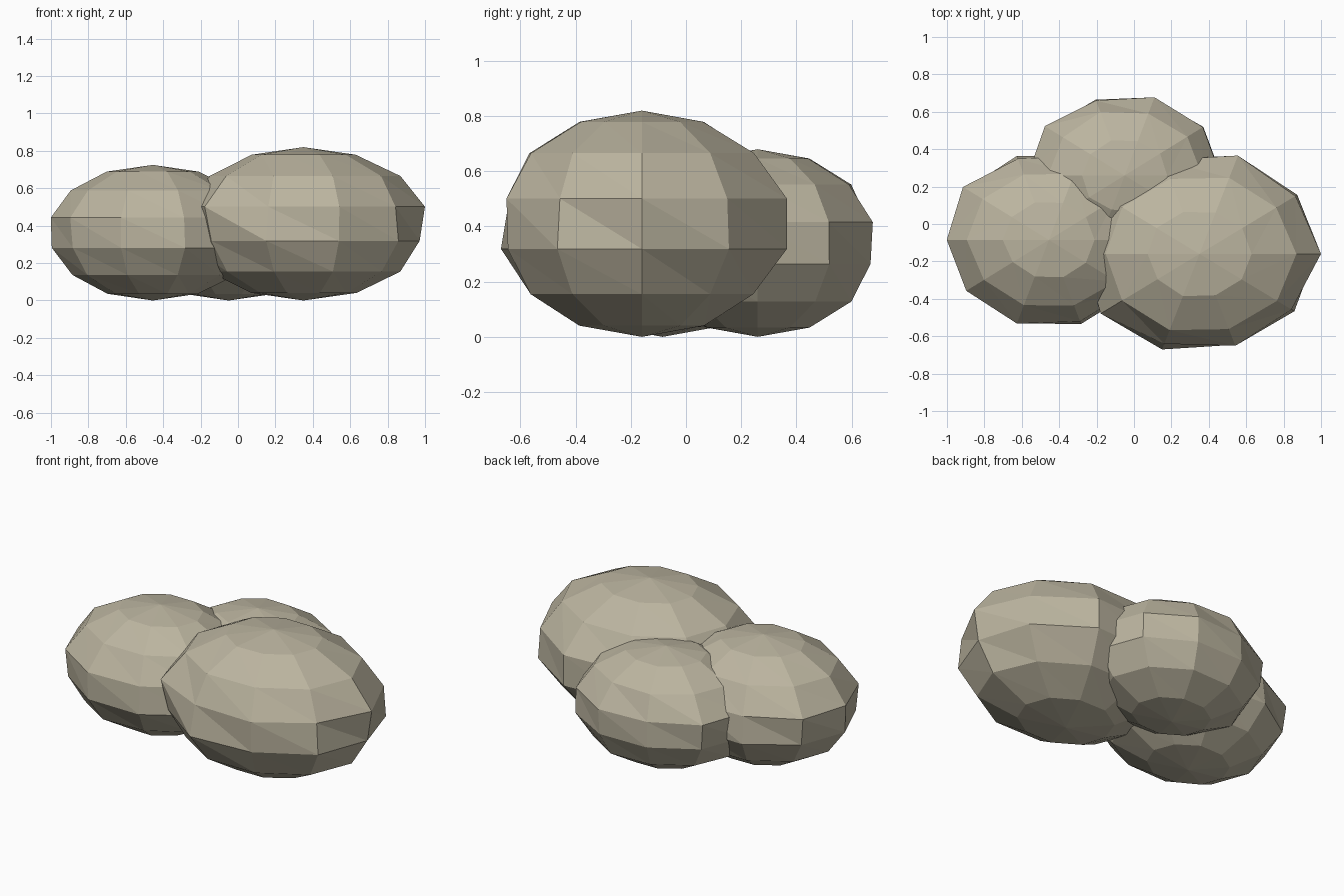
import bpy
import bmesh
import random
from math import sin, cos, pi

cube = bpy.data.objects.get("Cube")
if cube:
    bpy.data.objects.remove(cube, do_unlink=True)

# Single stone colour
stone = bpy.data.materials.new("warm_grey_stone")
stone.use_nodes = True
colour = (0.50, 0.46, 0.35, 1.0)
stone.diffuse_color = colour
bsdf = stone.node_tree.nodes["Principled BSDF"]
bsdf.inputs["Base Color"].default_value = colour
bsdf.inputs["Roughness"].default_value = 0.9

SIDES, RINGS = 10, 7


def boulder(name, centre, radii, tweaks, seed):
    """Faceted squashed ball resting on the ground, with slight unevenness.
    tweaks scales chosen vertices outward, keyed by (ring, side)."""
    rng = random.Random(seed)
    cx, cy = centre
    rx, ry, rz = radii
    bm = bmesh.new()
    top = bm.verts.new((cx, cy, 2 * rz))
    bottom = bm.verts.new((cx, cy, 0))
    rings = []
    for r in range(1, RINGS):
        tilt = pi * r / RINGS
        ring = []
        for s in range(SIDES):
            turn = 2 * pi * s / SIDES
            k = sin(tilt) * tweaks.get((r, s), rng.uniform(0.98, 1.02))
            ring.append(bm.verts.new((cx + rx * k * cos(turn),
                                      cy + ry * k * sin(turn),
                                      rz + rz * cos(tilt))))
        rings.append(ring)
    for s in range(SIDES):
        n = (s + 1) % SIDES
        bm.faces.new((top, rings[0][s], rings[0][n]))
        bm.faces.new((bottom, rings[-1][n], rings[-1][s]))
        for up, low in zip(rings, rings[1:]):
            bm.faces.new((up[s], low[s], low[n]))
            bm.faces.new((up[s], low[n], up[n]))
    bmesh.ops.recalc_face_normals(bm, faces=bm.faces)
    mesh = bpy.data.meshes.new(name)
    bm.to_mesh(mesh)
    bm.free()
    mesh.materials.append(stone)
    obj = bpy.data.objects.new(name, mesh)
    bpy.context.scene.collection.objects.link(obj)
    return obj


# Large boulder on the left, medium on the right, small one behind
boulder("large_boulder", (0.35, -0.16), (0.65, 0.54, 0.41),
        {(3, 0): 1.025, (4, 0): 0.98, (3, 1): 1.0, (4, 1): 1.02,
         (3, 2): 1.05, (4, 2): 1.05, (3, 7): 0.96, (4, 7): 1.02,
         (3, 8): 0.98, (4, 8): 0.97, (3, 9): 0.96, (4, 9): 0.99,
         (3, 6): 1.03, (4, 6): 0.96}, 3)
boulder("medium_boulder", (-0.455, -0.085), (0.56, 0.475, 0.3625),
        {(3, 5): 1.0, (4, 5): 0.99, (3, 4): 1.04, (4, 4): 1.0,
         (3, 6): 1.0, (4, 6): 0.97, (4, 7): 1.01, (4, 8): 1.02}, 5)
boulder("small_boulder", (-0.05, 0.26), (0.53, 0.45, 0.34),
        {(3, 2): 1.0, (4, 2): 0.98, (3, 3): 0.96, (4, 3): 0.97,
         (3, 1): 1.0, (3, 4): 1.02}, 8)
